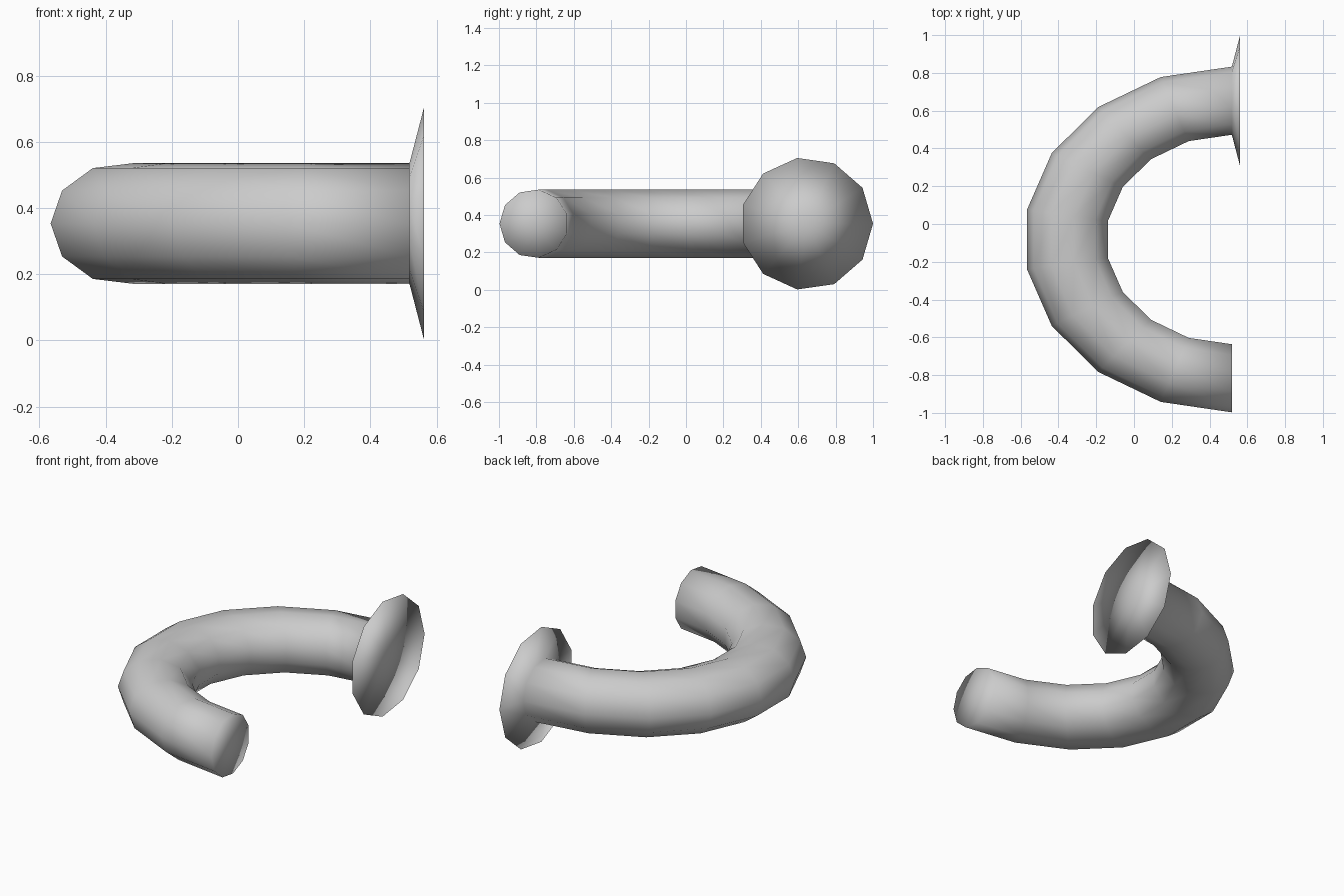
import bpy, bmesh
from math import sin, cos, pi

if "Cube" in bpy.data.objects:
    bpy.data.objects.remove(bpy.data.objects["Cube"])

SIDES, STEPS = 11, 9
CX, CY, CZ = 0.518, -0.082, 0.353   # centre of the bend
MAJOR, MINOR, STRETCH = 0.731, 0.184, 1.203

bm = bmesh.new()


def ring(place):
    return [bm.verts.new(place(2 * pi * i / SIDES)) for i in range(SIDES)]


def bridge(a, b):
    for i in range(SIDES):
        j = (i + 1) % SIDES
        bm.faces.new((a[i], a[j], b[j], b[i]))


def fan(r, centre):
    c = bm.verts.new(centre)
    for i in range(SIDES):
        bm.faces.new((r[i], r[(i + 1) % SIDES], c))


def bend_ring(step):
    t = pi * step / STEPS - pi / 2

    def place(a):
        d = MAJOR + MINOR * cos(a)
        return (CX - STRETCH * d * cos(t), CY + d * sin(t), CZ + MINOR * sin(a))
    return ring(place)


# curved pipe, a half ring stretched along x
rings = [bend_ring(s) for s in range(STEPS + 1)]

# flared foot on the back end
R, FX, FY = 0.355, 0.562, 0.645
rings.append(ring(lambda a: (FX, FY + R * cos(a), CZ + R * sin(a))))

for a, b in zip(rings, rings[1:]):
    bridge(a, b)

# end caps
fan(rings[0], (CX, CY - MAJOR, CZ))
fan(rings[-1], (FX, FY, CZ))

bmesh.ops.recalc_face_normals(bm, faces=bm.faces)
for f in bm.faces:
    f.smooth = True
mesh = bpy.data.meshes.new("curved_handle")
bm.to_mesh(mesh)
bm.free()
bpy.context.collection.objects.link(bpy.data.objects.new("curved_handle", mesh))
